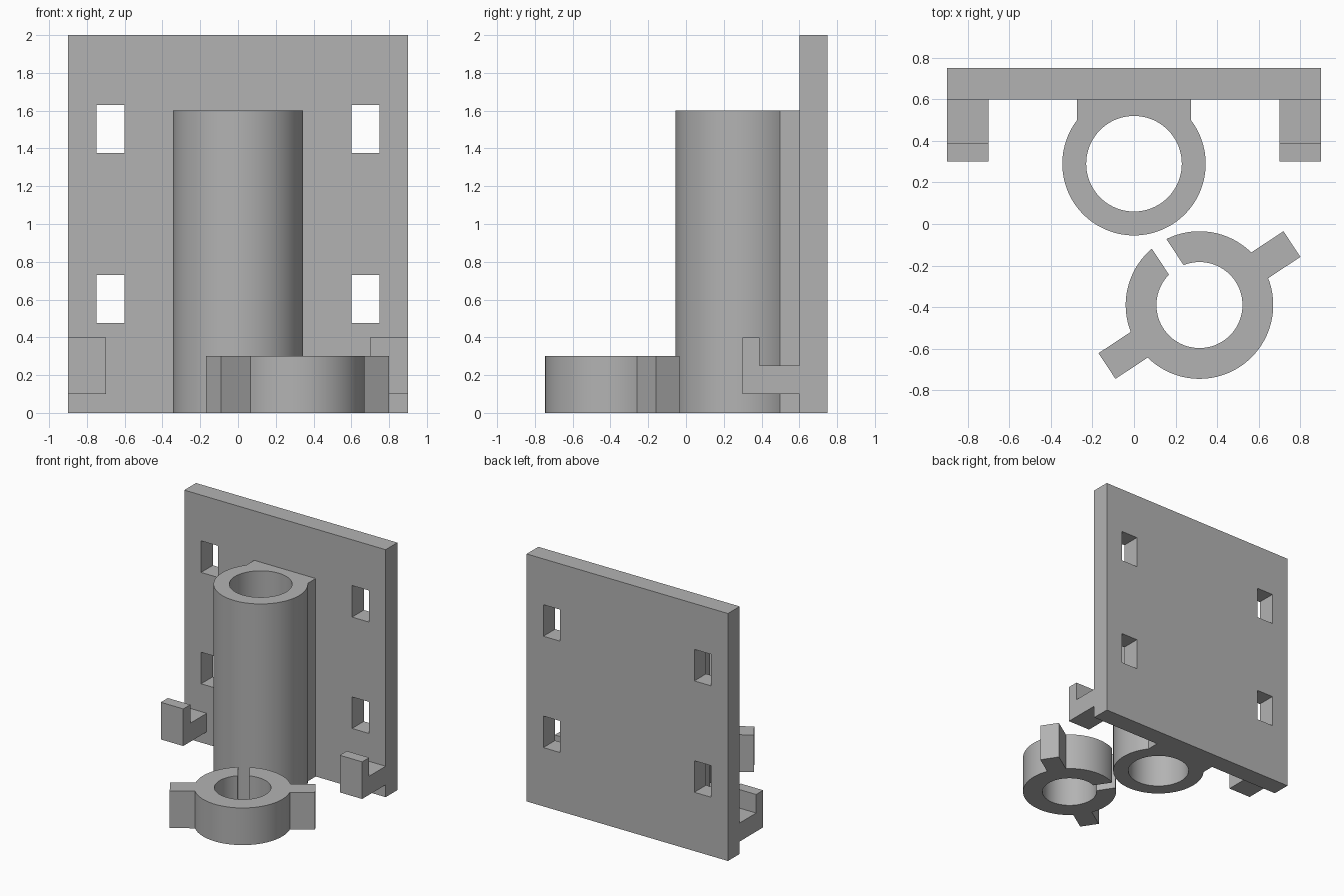
import bpy, bmesh
from math import sin, cos, asin, pi, radians, sqrt
from mathutils import Matrix

if "Cube" in bpy.data.objects:
    bpy.data.objects.remove(bpy.data.objects["Cube"])

grey = bpy.data.materials.new("plain grey")
grey.diffuse_color = (0.45, 0.45, 0.45, 1)
grey.use_nodes = True
grey.node_tree.nodes["Principled BSDF"].inputs["Base Color"].default_value = grey.diffuse_color


def arc(r, a0, a1, n=48, cx=0, cy=0):
    return [(cx + r * cos(a0 + (a1 - a0) * i / n), cy + r * sin(a0 + (a1 - a0) * i / n))
            for i in range(n + 1)]


def rect(x0, x1, y0, y1):
    return [(x0, y0), (x1, y0), (x1, y1), (x0, y1)]


def extrude(name, loops, depth, matrix):
    """Fill an outline (further loops are holes), extrude it and place it."""
    cu = bpy.data.curves.new(name, 'CURVE')
    cu.dimensions, cu.fill_mode, cu.extrude = '2D', 'BOTH', depth / 2
    for loop in loops:
        sp = cu.splines.new('POLY')
        sp.points.add(len(loop) - 1)
        for p, (x, y) in zip(sp.points, loop):
            p.co = (x, y, 0, 1)
        sp.use_cyclic_u = True
    tmp = bpy.data.objects.new(name + " outline", cu)
    bpy.context.collection.objects.link(tmp)
    dg = bpy.context.evaluated_depsgraph_get()
    me = bpy.data.meshes.new_from_object(tmp.evaluated_get(dg))
    bpy.data.objects.remove(tmp)
    bm = bmesh.new()
    bm.from_mesh(me)
    bmesh.ops.remove_doubles(bm, verts=bm.verts, dist=1e-5)
    bmesh.ops.recalc_face_normals(bm, faces=bm.faces)
    bm.to_mesh(me)
    bm.free()
    me.transform(matrix)
    me.materials.clear()
    me.materials.append(grey)
    ob = bpy.data.objects.new(name, me)
    bpy.context.collection.objects.link(ob)
    bpy.ops.object.select_all(action='DESELECT')
    ob.select_set(True)
    bpy.context.view_layer.objects.active = ob
    bpy.ops.object.shade_smooth_by_angle(angle=radians(30))
    return ob


# Back plate with four strap slots
slots = [rect(*x, *z) for x in ((-0.75, -0.6), (0.6, 0.75))
         for z in ((0.475, 0.73), (1.375, 1.63))]
extrude("back_plate", [rect(-0.9, 0.9, 0, 2)] + slots, 0.15,
        Matrix.Translation((0, 0.675, 0)) @ Matrix.Rotation(pi / 2, 4, 'X'))

# Tube joined to the plate by a straight-sided web
R, W, CY = 0.345, 0.275, 0.29
a = pi / 2 - asin(W / R)
outer = arc(R, pi - a, 2 * pi + a, 80, 0, CY) + [(W, 0.6), (-W, 0.6)]
extrude("tube", [outer, arc(0.23, 0, 2 * pi * 79 / 80, 79, 0, CY)], 1.6,
        Matrix.Translation((0, 0, 0.8)))

# Two hooks at the bottom corners
hook = [(0.6, 0.1), (0.6, 0.25), (0.39, 0.25), (0.39, 0.4), (0.3, 0.4), (0.3, 0.1)]
for side, x in (("left", -0.8), ("right", 0.8)):
    yz = Matrix(((0, 0, 1, x), (1, 0, 0, 0), (0, 1, 0, 0), (0, 0, 0, 1)))
    extrude(side + "_hook", [hook], 0.2, yz)

# Split ring with two tabs; the gap faces local +y
RO, RI, G, T, L = 0.355, 0.207, 0.042, 0.074, 0.533
go, gi, t = asin(G / RO), asin(G / RI), asin(T / RO)
ring = (arc(RO, pi / 2 + go, pi - t, 24) + [(-L, T), (-L, -T)]
        + arc(RO, pi + t, 2 * pi - t, 48) + [(L, -T), (L, T)]
        + arc(RO, t, pi / 2 - go, 24)
        + arc(RI, pi / 2 - gi, -1.5 * pi + gi, 80))
extrude("split_ring", [ring], 0.3,
        Matrix.Translation((0.315, -0.39, 0.15)) @ Matrix.Rotation(radians(33.4), 4, 'Z'))
